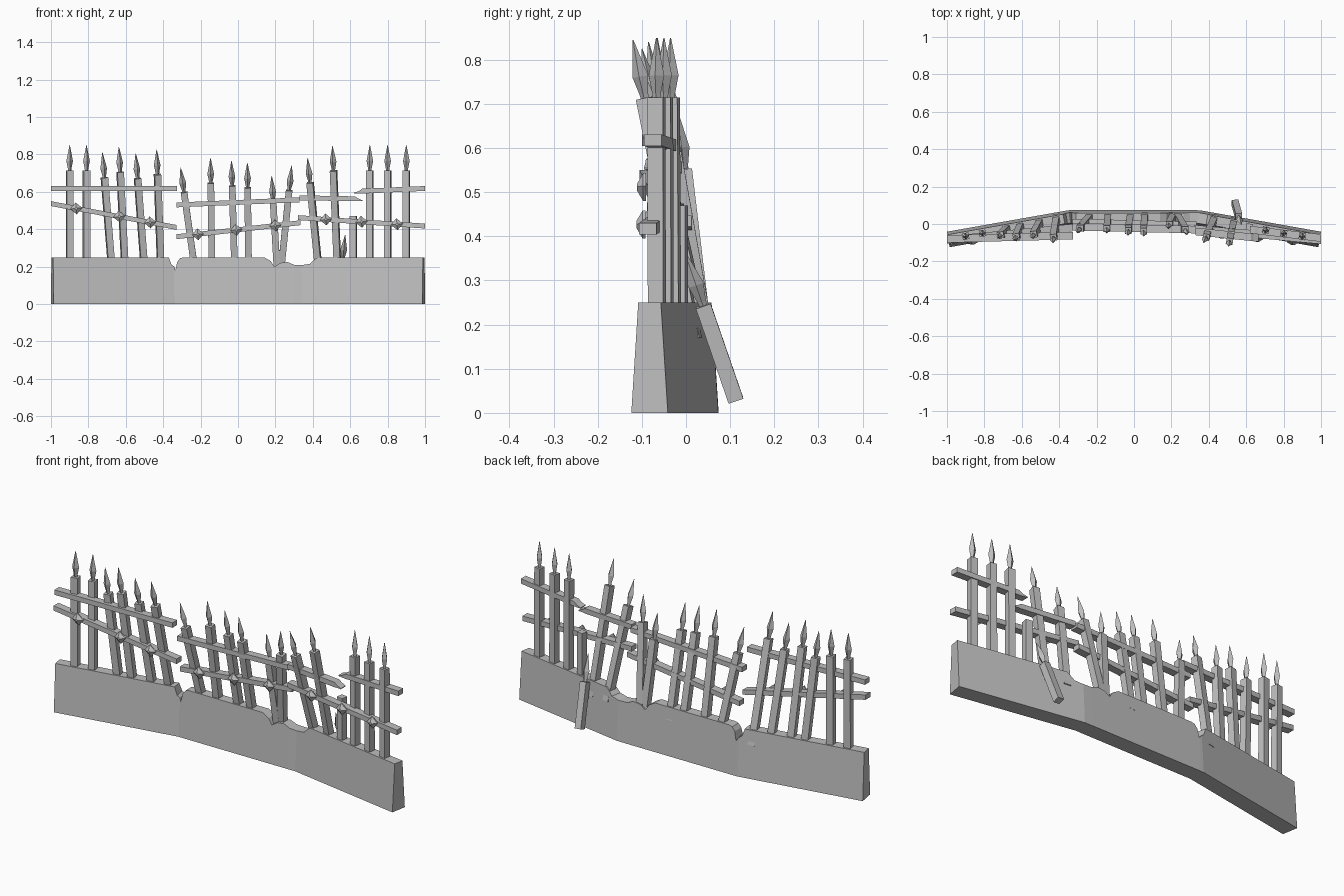
import bpy
import math
from mathutils import Vector, Matrix

cube = bpy.data.objects.get("Cube")
if cube:
    bpy.data.objects.remove(cube)

grey = bpy.data.materials.new("weathered grey")
grey.use_nodes = True
GREY = (0.52, 0.52, 0.52, 1)
grey.diffuse_color = GREY
grey.node_tree.nodes["Principled BSDF"].inputs["Base Color"].default_value = GREY

HALF_FLAT = 0.345  # half length of the straight middle stretch
BEND = 0.175       # angle of the two swept-back ends


def wall_y(x):
    return 0.032 - max(0, abs(x) - HALF_FLAT) * math.tan(BEND)


def yaw(x):
    return 0 if abs(x) < HALF_FLAT else math.copysign(BEND, -x)


def loft(name, rings, matrix=None):
    """Skin a list of equal-sized rings and cap both ends."""
    n = len(rings[0])
    verts = [Vector(p) for ring in rings for p in ring]
    faces = [(r * n + i, r * n + (i + 1) % n, (r + 1) * n + (i + 1) % n, (r + 1) * n + i)
             for r in range(len(rings) - 1) for i in range(n)]
    faces += [tuple(reversed(range(n))), tuple(range(len(verts) - n, len(verts)))]
    mesh = bpy.data.meshes.new(name)
    mesh.from_pydata(verts, [], faces)
    mesh.materials.append(grey)
    if matrix:
        mesh.transform(matrix)
    obj = bpy.data.objects.new(name, mesh)
    bpy.context.collection.objects.link(obj)
    return obj


def square(radius, z, turn):
    return [(radius * math.cos(turn + k * math.pi / 2),
             radius * math.sin(turn + k * math.pi / 2), z) for k in range(4)]


def upright(name, foot, tip, spear=True, spin=0.0):
    """Square post, optionally with a leaf-shaped spear head, from foot to tip."""
    foot, tip = Vector(foot), Vector(tip)
    axis = tip - foot
    size = axis.length
    lean = Vector((0, 0, 1)).rotation_difference(axis).to_matrix().to_4x4()
    place = Matrix.Translation(foot) @ lean @ Matrix.Rotation(spin, 4, 'Z')
    top = size - 0.135 if spear else size
    loft(name, [square(0.025, 0, math.pi / 4), square(0.025, top, math.pi / 4)], place)
    if spear:
        loft(name + "_spear_head",
             [square(r, size - d, 0) for r, d in
              ((0.008, 0.15), (0.01, 0.125), (0.018, 0.085), (0.001, 0))], place)


def rail(name, start, end, broken=0):
    """Flat bar; broken = -1 or 1 splinters the start or end."""
    a, b = Vector(start), Vector(end)

    def ring(p, h=0.013, lift=0.0):
        return [p + Vector((0, y, z + lift)) for y, z in
                ((-0.02, -h), (0.02, -h), (0.02, h), (-0.02, h))]

    rings = [ring(a), ring(b)]
    step = (b - a).normalized()
    if broken < 0:
        rings = [ring(a, 0.002, -0.008), ring(a + step * 0.025, 0.006, -0.006),
                 ring(a + step * 0.045), ring(b)]
    elif broken > 0:
        rings = [ring(a), ring(b - step * 0.04), ring(b - step * 0.025, 0.007, -0.004),
                 ring(b, 0.002, -0.009)]
    loft(name, rings)


# Tapered wall with two crumbled gaps in its top edge
top_edge = [(-0.993, .25), (-0.375, .25), (-0.36, .21), (-0.345, .2), (-0.335, .18),
            (-0.325, .225), (-0.31, .245), (-0.29, .25), (0.14, .25), (0.175, .23),
            (0.195, .2), (0.225, .22), (0.265, .225), (0.3, .21), (0.345, .208),
            (0.39, .215), (0.41, .235), (0.43, .25), (0.993, .25)]
sections = []
for x, h in top_edge:
    bend = yaw(x)
    across = Vector((-math.sin(bend), math.cos(bend), 0))
    mid = Vector((x, wall_y(x), 0))
    upper = 0.042 - 0.016 * h / 0.25
    rise = Vector((0, 0, h))
    sections.append([mid - across * 0.042, mid + across * 0.042,
                     mid + across * upper + rise, mid - across * upper + rise])
loft("wall", sections)

# Posts: x at the wall top, then the tip position
posts = [(-.9, -.9, -.065, .85), (-.81, -.81, -.05, .85), (-.68, -.725, -.07, .81),
         (-.607, -.637, -.085, .84), (-.505, -.547, -.075, .805), (-.415, -.435, -.1, .825),
         (-.24, -.307, -.045, .73), (-.14, -.147, -.045, .78), (-.02, -.035, -.06, .765),
         (.056, .05, -.065, .755), (.205, .18, -.02, .685), (.237, .287, -.055, .74),
         (.425, .372, -.1, .78), (.53, .505, -.12, .845), (.705, .705, -.035, .85),
         (.8, .8, -.05, .85), (.9, .9, -.067, .85)]
for i, (x, tip_x, tip_y, tip_z) in enumerate(posts):
    tip = Vector((tip_x, tip_y, tip_z))
    at_wall = Vector((x, wall_y(x), 0.25))
    foot = at_wall - (tip - at_wall) * 0.14
    upright(f"post_{i + 1}", foot, tip, spin=yaw(x))

# Snapped post and the loose piece leaning behind the wall
upright("snapped_post", (.617, wall_y(.617), .2), (.617, wall_y(.617), .47), False, -BEND)
upright("fallen_post", (.54, .113, .028), (.573, -.005, .37))

# Rails
rail("left_upper_rail", (-1, -.08, .618), (-.325, -.062, .618))
rail("middle_upper_rail", (-.33, -.015, .53), (.33, -.03, .557))
rail("right_upper_rail", (.62, -.03, .602), (1, -.075, .618), -1)
rail("right_inner_upper_rail", (.33, -.04, .568), (.665, -.075, .562), 1)
lower_rails = [((-1, -.085, .537), (-.33, -.02, .41)),
               ((-.33, .008, .36), (.335, -.008, .435)),
               ((.32, -.025, .462), (1, -.087, .417))]
studs = [(-.865, -.635, -.47), (-.215, -.01, .2), (.47, .66, .85)]
for name, (a, b), spots in zip(("left", "middle", "right"), lower_rails, studs):
    rail(name + "_lower_rail", a, b)
    a, b = Vector(a), Vector(b)
    # Diamond studs on the rail front
    for k, x in enumerate(spots):
        p = a.lerp(b, (x - a.x) / (b.x - a.x))
        p.y -= 0.019
        place = Matrix.Translation(p) @ Matrix.Rotation(math.pi / 2, 4, 'X')
        loft(f"{name}_stud_{k + 1}",
             [square(0.032, 0, 0.1), square(0.032, 0.006, 0.1), square(0.008, 0.02, 0.1)], place)
